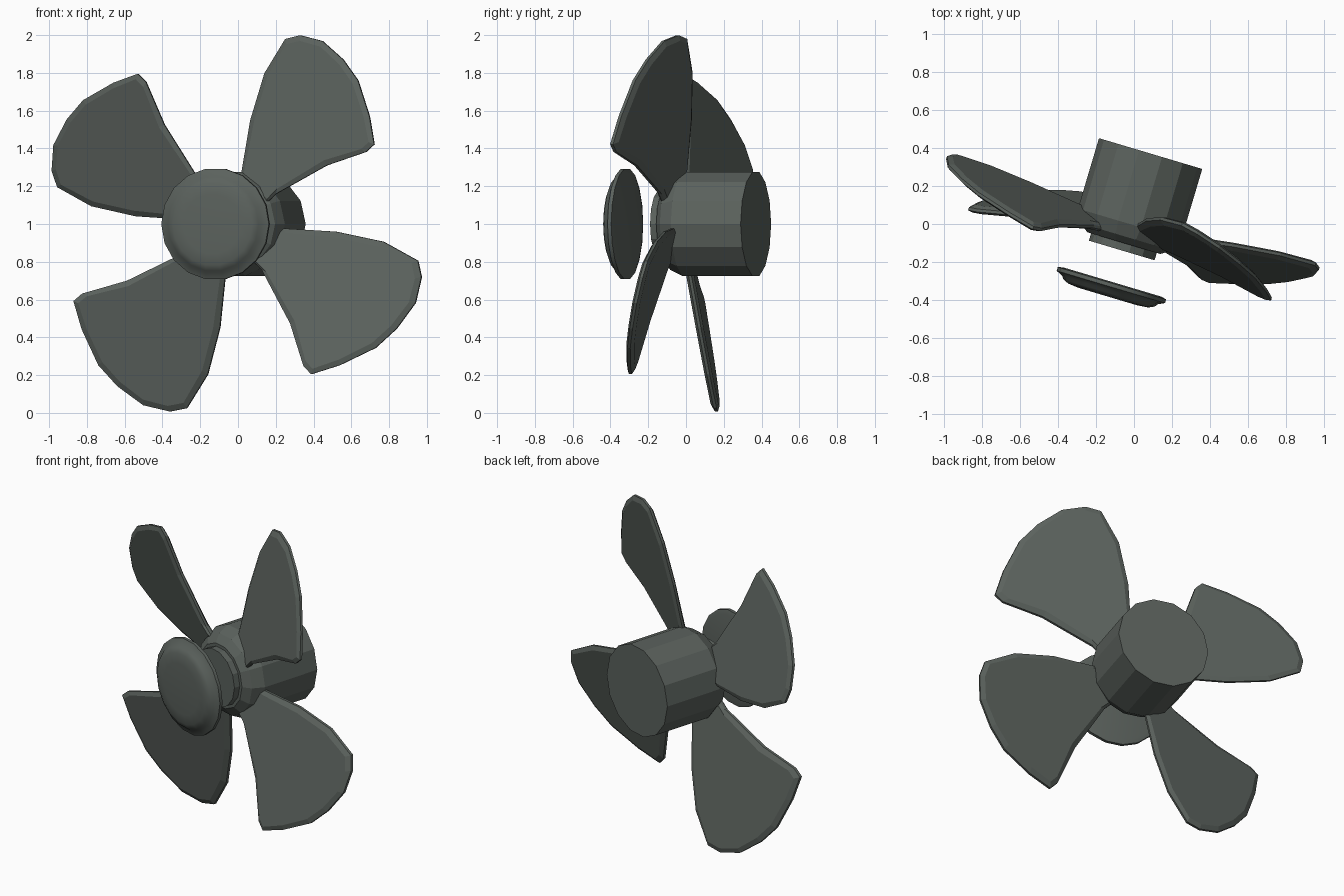
import bpy, bmesh, math
from mathutils import Matrix, Vector

if "Cube" in bpy.data.objects:
    bpy.data.objects.remove(bpy.data.objects["Cube"])

# local frame: x = sideways, y = up, z = forward along the turned shaft
TURN = math.radians(16.6)
s, c = math.sin(TURN), math.cos(TURN)
FRAME = Matrix(((c, 0, -s, -0.023),
                (-s, 0, -c, 0.0),
                (0, 1, 0, 1.0),
                (0, 0, 0, 1)))

metal = bpy.data.materials.new("dark_grey_green")
metal.diffuse_color = (0.105, 0.122, 0.110, 1)
metal.use_nodes = True
metal.node_tree.nodes["Principled BSDF"].inputs["Base Color"].default_value = metal.diffuse_color


def finish(bm, name, matrix, smooth=None):
    bmesh.ops.recalc_face_normals(bm, faces=bm.faces)
    me = bpy.data.meshes.new(name)
    bm.to_mesh(me)
    bm.free()
    me.materials.append(metal)
    me.transform(matrix)
    ob = bpy.data.objects.new(name, me)
    bpy.context.collection.objects.link(ob)
    if smooth:
        bpy.ops.object.select_all(action='DESELECT')
        ob.select_set(True)
        bpy.context.view_layer.objects.active = ob
        bpy.ops.object.shade_smooth_by_angle(angle=math.radians(smooth))
    return ob


def bridge(bm, a, b):
    n = len(a)
    for i in range(n):
        bm.faces.new((a[i], a[(i + 1) % n], b[(i + 1) % n], b[i]))


def lathe(name, profile, sides, smooth=None):
    """Spin (radius, forward) points around the shaft and cap both ends."""
    bm = bmesh.new()
    rings = []
    for r, f in profile:
        angles = [2 * math.pi * i / sides for i in range(sides)]
        rings.append([bm.verts.new((r * math.cos(a), r * math.sin(a), f)) for a in angles])
    for a, b in zip(rings, rings[1:]):
        bridge(bm, a, b)
    bm.faces.new(rings[0])
    bm.faces.new(rings[-1])
    return finish(bm, name, FRAME, smooth)


# hub: cylinder with sloping nose and a small front collar
lathe("hub", [(0.283, -0.386), (0.283, 0.0), (0.25, 0.07), (0.20, 0.105),
              (0.18, 0.105), (0.18, 0.145)], 14)

# floating nose cap with a stepped, rounded front
lathe("nose_cap", [(0.27, 0.318), (0.297, 0.325), (0.297, 0.345), (0.262, 0.362),
                   (0.25, 0.378), (0.22, 0.392), (0.16, 0.398)], 18, 50)

# blade outline: (distance from shaft, sideways)
OUTLINE = [(0.20, 0.10), (0.243, 0.119), (0.495, 0.25), (0.74, 0.335), (0.954, 0.346),
           (1.02, 0.285), (1.072, 0.157), (1.066, -0.005), (1.03, -0.146),
           (0.92, -0.32), (0.82, -0.435), (0.76, -0.42), (0.569, -0.272),
           (0.276, -0.117), (0.20, -0.10)]


def blade(name, angle):
    """Pitched flat blade with a bevelled rim on both sides."""
    bm = bmesh.new()
    centre = Vector((0.72, -0.02))

    def ring(inset, lift):
        out = []
        for p in OUTLINE:
            d = Vector(p) - centre
            q = centre + d * (1 - inset / d.length)
            out.append(bm.verts.new((q.x, q.y, 0.03 - 0.31 * q.y + lift)))
        return out

    rings = [ring(0.03, -0.022), ring(0, -0.008), ring(0, 0.008), ring(0.03, 0.022)]
    for a, b in zip(rings, rings[1:]):
        bridge(bm, a, b)
    bm.faces.new(rings[0])
    bm.faces.new(rings[-1])
    finish(bm, name, FRAME @ Matrix.Rotation(math.radians(angle), 4, 'Z'))


# four blades around the hub
for i, angle in enumerate((55, 149, 234, 329)):
    blade(f"blade_{i + 1}", angle)
